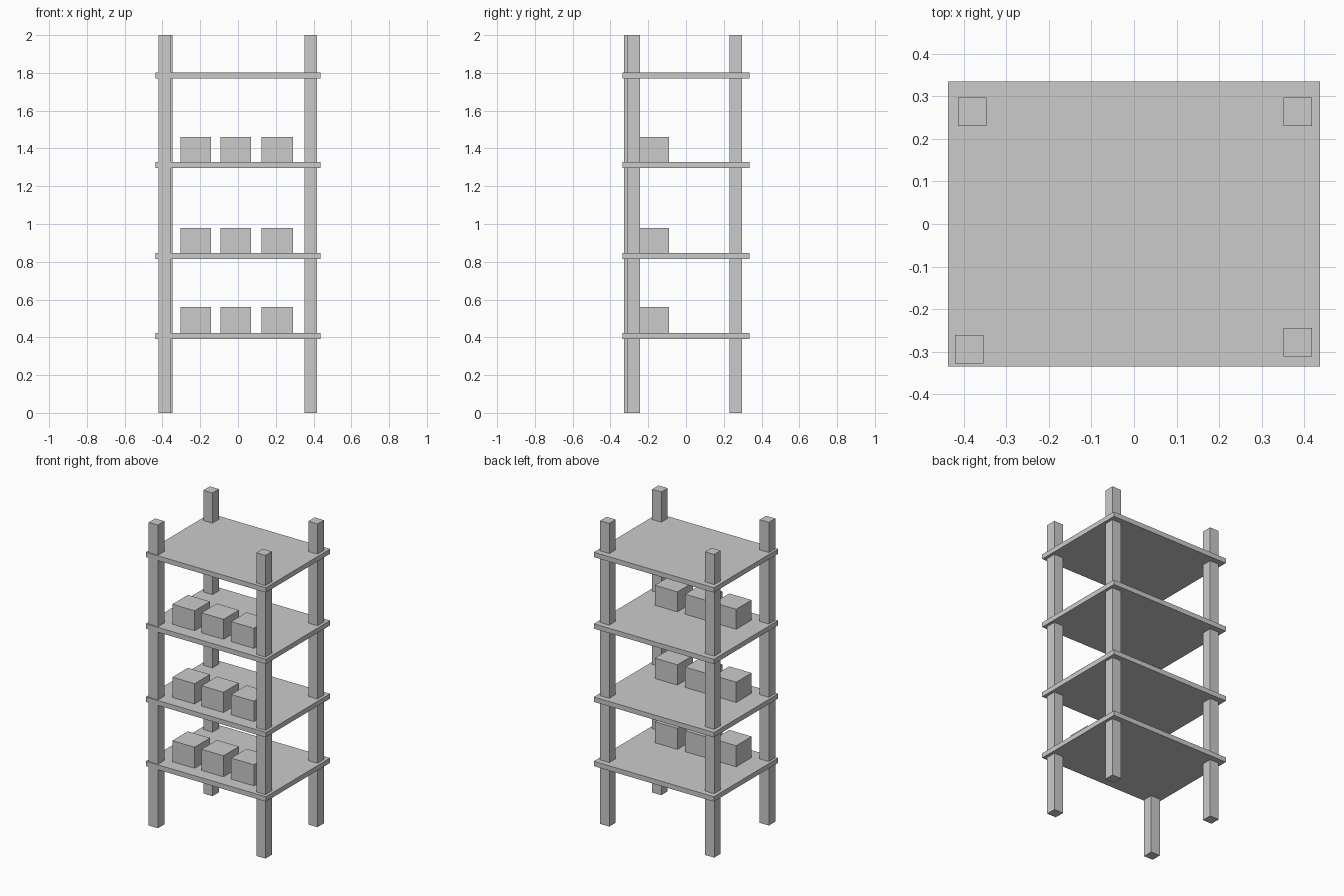
import bpy

if "Cube" in bpy.data.objects:
    bpy.data.objects.remove(bpy.data.objects["Cube"])


def box(name, x, y, z):
    """Box from (min, max) ranges on each axis."""
    bpy.ops.mesh.primitive_cube_add(
        size=1, location=[(a + b) / 2 for a, b in (x, y, z)])
    ob = bpy.context.object
    ob.name = name
    ob.scale = [b - a for a, b in (x, y, z)]
    bpy.ops.object.transform_apply(location=False, rotation=False, scale=True)
    return ob


# Upright posts (slightly uneven placement)
POST = 0.067
posts = {
    "front_left_post": (-0.388, -0.295),
    "front_right_post": (0.385, -0.278),
    "back_left_post": (-0.381, 0.264),
    "back_right_post": (0.385, 0.264),
}
for name, (px, py) in posts.items():
    box(name, (px - POST / 2, px + POST / 2), (py - POST / 2, py + POST / 2), (0, 2))

# Shelf boards, the lower three carrying a row of crates
shelf_tops = [0.422, 0.846, 1.329, 1.801]
crate_tops = [0.561, 0.980, 1.461]
crate_spans = [(-0.304, -0.142), (-0.092, 0.069), (0.125, 0.290)]

for i, top in enumerate(shelf_tops):
    box(f"shelf_{i + 1}", (-0.438, 0.438), (-0.335, 0.335), (top - 0.032, top))

for i, crate_top in enumerate(crate_tops):
    for j, span in enumerate(crate_spans):
        box(f"crate_{i + 1}_{j + 1}", span, (-0.249, -0.089), (shelf_tops[i], crate_top))
